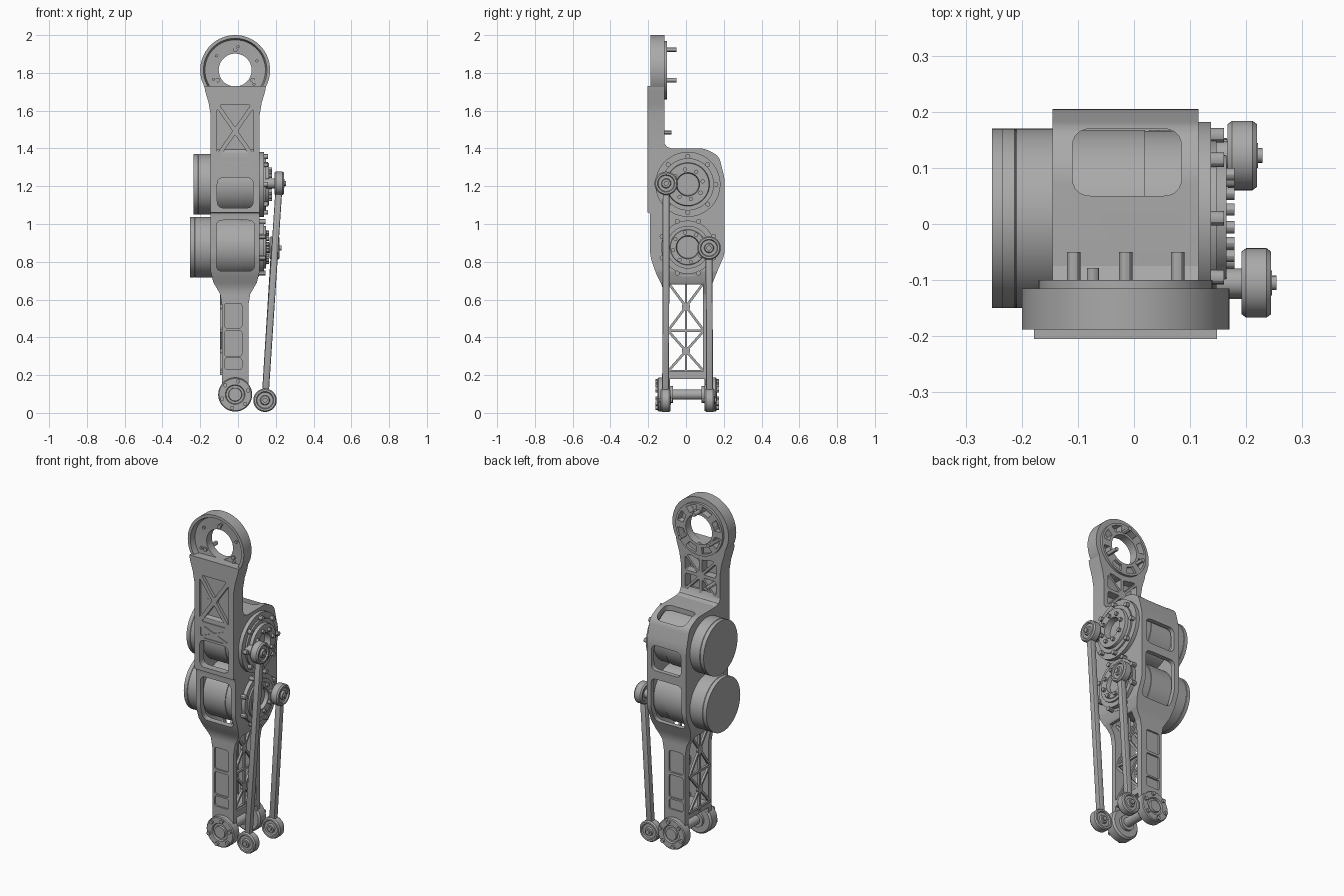
import bpy, bmesh, math
from mathutils import Vector, Matrix

if "Cube" in bpy.data.objects:
    bpy.data.objects.remove(bpy.data.objects["Cube"])

grey = bpy.data.materials.new("machined grey")
grey.use_nodes = True
grey.diffuse_color = (0.4, 0.4, 0.4, 1)
grey.node_tree.nodes["Principled BSDF"].inputs["Base Color"].default_value = grey.diffuse_color
parts = []
AXES = {"x": lambda u, v, h: (h, u, v), "y": lambda u, v, h: (u, h, v), "z": lambda u, v, h: (u, v, h)}


def finish(name, bm):
    bmesh.ops.recalc_face_normals(bm, faces=bm.faces)
    me = bpy.data.meshes.new(name)
    bm.to_mesh(me)
    bm.free()
    me.materials.append(grey)
    ob = bpy.data.objects.new(name, me)
    bpy.context.collection.objects.link(ob)
    parts.append(ob)
    return ob


def prism(name, pts, axis, a, b):
    """Extrude a 2D outline along an axis from a to b."""
    bm = bmesh.new()
    f = bm.faces.new([bm.verts.new(AXES[axis](u, v, a)) for u, v in pts])
    ext = bmesh.ops.extrude_face_region(bm, geom=[f])
    top = [g for g in ext["geom"] if isinstance(g, bmesh.types.BMVert)]
    bmesh.ops.translate(bm, verts=top, vec=AXES[axis](0, 0, b - a))
    return finish(name, bm)


def rounded(pts, d, n=5):
    """Round every corner, starting at distance d from it."""
    out = []
    for i, p in enumerate(pts):
        p, q, r = Vector(p), Vector(pts[i - 1]), Vector(pts[(i + 1) % len(pts)])
        s = p + (q - p).normalized() * min(d, (q - p).length * 0.48)
        e = p + (r - p).normalized() * min(d, (r - p).length * 0.48)
        for k in range(n + 1):
            t = k / n
            out.append(tuple(s * (1 - t) ** 2 + p * 2 * t * (1 - t) + e * t * t))
    return out


def rect(u0, u1, v0, v1, r=0.0):
    pts = [(u0, v0), (u1, v0), (u1, v1), (u0, v1)]
    return rounded(pts, r) if r else pts


def lathe(name, profile, axis, centre, seg=48, ring=False):
    """Spin (radius, height) points about an axis through centre."""
    bm = bmesh.new()
    vs = [bm.verts.new((r, 0, h)) for r, h in profile]
    es = [bm.edges.new(e) for e in zip(vs, vs[1:] + vs[:1]) if ring or e[1] is not vs[0]]
    bmesh.ops.spin(bm, geom=vs + es, axis=(0, 0, 1), cent=(0, 0, 0), angle=2 * math.pi, steps=seg)
    bmesh.ops.remove_doubles(bm, verts=bm.verts, dist=1e-5)
    for v in bm.verts:
        v.co = Vector(AXES[axis](*v.co)) + Vector(centre)
    return finish(name, bm)


def rod(name, r, h0, h1, axis, centre, seg=32):
    return lathe(name, [(0, h0), (r, h0), (r, h1), (0, h1)], axis, centre, seg)


def bolts(name, count, radius, r, h0, h1, axis, centre, start=0.0):
    for i in range(count):
        a = start + 2 * math.pi * i / count
        off = Vector(AXES[axis](radius * math.cos(a), radius * math.sin(a), 0))
        rod(f"{name}_{i + 1}", r, h0, h1, axis, Vector(centre) + off, 12)


def bar(name, p0, p1, w, d, bevel=0.0):
    p0, p1 = Vector(p0), Vector(p1)
    v = p1 - p0
    q = Vector((0, 0, 1)).rotation_difference(v.normalized())
    bm = bmesh.new()
    m = Matrix.Translation((p0 + p1) / 2) @ q.to_matrix().to_4x4() @ Matrix.Diagonal((w, d, v.length, 1))
    bmesh.ops.create_cube(bm, size=1, matrix=m)
    if bevel:
        bmesh.ops.bevel(bm, geom=bm.edges[:], offset=bevel, segments=2, affect='EDGES', profile=0.5)
    return finish(name, bm)


def cut(ob, cutters, op='DIFFERENCE'):
    for c in cutters:
        m = ob.modifiers.new("cut", 'BOOLEAN')
        m.operation, m.object, m.solver = op, c, 'EXACT'
    dg = bpy.context.evaluated_depsgraph_get()
    dg.update()
    me = bpy.data.meshes.new_from_object(ob.evaluated_get(dg))
    ob.modifiers.clear()
    ob.data = me
    for c in cutters:
        parts.remove(c)
        bpy.data.objects.remove(c)


def truss(u0, u1, v0, v1, y0, y1, split, scale):
    """Triangular pocket cutters that leave crossing ribs."""
    c = Vector(((u0 + u1) / 2, (v0 + v1) / 2))
    ring = [Vector(p) for p in rect(u0, u1, v0, v1)]
    if split:
        ring = [q for i, p in enumerate(ring) for q in (p, (p + ring[(i + 1) % 4]) / 2)]
    out = []
    for i, p in enumerate(ring):
        q = ring[(i + 1) % len(ring)]
        m = (p + q + c) / 3
        tri = [m + (t - m) * scale for t in (p, q, c)]
        out.append(prism("pocket", rounded(tri, 0.012, 3), "y", y0, y1))
    return out


CX = -0.015           # centre line of the leg
HIP = (CX, 0, 1.815)

# Hollow leg body: side outline crossed with front outline
side = [(-0.2, 1.06), (-0.2, 1.4), (0.1, 1.4), (0.175, 1.36), (0.205, 1.24), (0.205, 0.84),
        (0.17, 0.76), (0.13, 0.66), (0.13, 0.08), (-0.12, 0.08), (-0.12, 0.66), (-0.16, 0.74), (-0.19, 0.83), (-0.19, 1.06)]
inner = [(-0.165, 1.37), (0.09, 1.37), (0.15, 1.33), (0.178, 1.23), (0.178, 0.85), (0.1, 0.66),
         (0.1, 0.0), (-0.09, 0.0), (-0.09, 0.66), (-0.16, 0.84)]


def front(i, bottom, top):
    half = [(0.13 - i, top), (0.13 - i, 0.75), (0.115 - i, 0.69), (0.08 - i, 0.63), (0.07 - i, 0.57), (0.07 - i, bottom)]
    return [(CX + x, z) for x, z in half] + [(CX - x, z) for x, z in reversed(half)]


body = prism("leg_body", rounded(side, 0.03), "x", -0.3, 0.3)
cut(body, [prism("outline", front(0, 0.05, 1.5), "y", -0.4, 0.4)], 'INTERSECT')
cavity = prism("cavity", rounded(inner, 0.02), "x", -0.3, 0.3)
cut(cavity, [prism("outline", front(0.018, -0.05, 1.5), "y", -0.4, 0.4)], 'INTERSECT')
cut(body, [cavity])
windows = [prism("w", rect(-0.11, 0.08, 1.085, 1.245, 0.035), "y", -0.3, -0.1),
           prism("w", rect(-0.115, 0.088, 0.75, 1.02, 0.035), "y", -0.3, -0.1),
           prism("w", rect(-0.11, 0.085, 1.07, 1.22, 0.035), "y", 0.1, 0.3),
           prism("w", rect(-0.115, 0.088, 0.75, 1.02, 0.035), "y", 0.1, 0.3),
           prism("w", rect(-0.11, 0.085, 0.05, 0.17, 0.035), "z", 1.27, 1.5),
           prism("w", rect(-0.09, 0.09, 0.22, 0.68), "x", -0.3, 0.3),
           prism("w", rect(-0.09, 0.1, 0, 0.18), "x", -0.3, 0.3)]
for z0, z1 in ((0.45, 0.58), (0.3, 0.435), (0.23, 0.29)):
    windows += [prism("w", rect(-0.07, 0.02, z0, z1, 0.012), "y", a, b) for a, b in ((-0.2, -0.11), (0.12, 0.2))]
cut(body, windows)

# Side lattice of the shin
for tag, x in (("left", 0.038), ("right", -0.088)):
    lines = [((0, 0.2), (0, 0.7))] + [((-0.1, z), (0.1, z)) for z in (0.22, 0.435)]
    for z0, z1 in ((0.22, 0.435), (0.435, 0.69)):
        lines += [((-0.095, z0), (0.095, z1)), ((0.095, z0), (-0.095, z1))]
    for i, (a, b) in enumerate(lines):
        bar(f"{tag}_lattice_{i + 1}", (x, *a), (x, *b), 0.013, 0.013)
    for z in (0.328, 0.562):
        rod(f"{tag}_lattice_node", 0.022, -0.007, 0.007, "x", (x, 0, z), 16)
bar("ankle_crossbar", (CX, -0.1, 0.2), (CX, 0.11, 0.2), 0.135, 0.035)

# Upper arm plate with flared neck and ribbed pockets
half = [(0.13, 1.06), (0.13, 1.58), (0.14, 1.64), (0.158, 1.7), (0.163, 1.73)]
neck = prism("upper_arm", [(CX + x, z) for x, z in half] + [(CX - x, z) for x, z in reversed(half)], "y", -0.205, -0.115)
cut(neck, [rod("w", 0.166, -0.3, 0, "y", HIP, 64), prism("w", rect(-0.11, 0.08, 1.085, 1.245, 0.035), "y", -0.3, 0),
           prism("w", rect(-0.2, 0.2, 1, 1.385), "y", -0.17, 0)]
    + truss(-0.118, 0.088, 1.345, 1.64, -0.3, -0.188, False, 0.8)
    + truss(-0.115, 0.085, 1.255, 1.335, -0.3, -0.192, False, 0.7)
    + truss(-0.125, 0.095, 1.42, 1.65, -0.165, 0, True, 0.75))
prism("arm_fillet", [(-0.2, 1.38), (-0.12, 1.45), (-0.113, 1.425), (-0.1, 1.408), (-0.075, 1.4), (-0.075, 1.38)], "x", -0.145, 0.115)

# Hip ring: dished front, ribbed back
hip = lathe("hip_ring", [(0.185, -0.188), (0.185, -0.115), (0.155, -0.115), (0.155, -0.1), (0.087, -0.1),
                         (0.087, -0.15), (0.16, -0.155), (0.168, -0.188)], "y", HIP, 64, True)
slots = []
for i in range(8):
    a = math.pi * (i + 0.5) / 4
    arc = [(CX + r * math.cos(a + t), HIP[2] + r * math.sin(a + t))
           for r, ts in ((0.142, (-0.25, 0, 0.25)), (0.104, (0.22, 0, -0.22))) for t in ts]
    slots.append(prism("slot", arc, "y", -0.14, 0))
cut(hip, slots)
bolts("hip_pin", 3, 0.107, 0.012, -0.16, -0.05, "y", HIP, math.pi / 2)
bolts("hip_screw", 6, 0.125, 0.008, -0.165, -0.152, "y", HIP, 0.4)
rod("stop_pin", 0.011, -0.19, -0.078, "y", (-0.073, 0, 1.485), 12)

# Motors through the body and their output flanges
for tag, z, left in (("upper", 1.21, -0.235), ("lower", 0.877, -0.253)):
    c = (0, 0.01, z)
    lathe(f"{tag}_motor", [(0, left), (0.16, left), (0.16, left + 0.022), (0.158, left + 0.024), (0.16, left + 0.026),
                           (0.16, 0.02), (0.156, 0.02), (0.156, 0.11), (0, 0.11)], "x", c, 64)
    s, h = (1.0, 0.165) if tag == "upper" else (0.82, 0.15)
    lathe(f"{tag}_flange", [(0, 0.11), (0.172 * s, 0.11), (0.172 * s, 0.137), (0.138 * s, 0.137), (0.138 * s, 0.147),
                            (0.115 * s, 0.147), (0.112 * s, h), (0.062, h), (0.058, 0.128), (0, 0.128)], "x", c, 64)
    bolts(f"{tag}_rim_bolt", 8, 0.148, 0.013, 0.11, h - 0.005, "x", c, math.pi / 8 if tag == "lower" else 0)
    bolts(f"{tag}_hub_bolt", 8, 0.08, 0.011, 0.14, h + 0.014, "x", c, 0.2)

# Push rods with a bearing at each end, axes crossed
EYE = [(0, -0.028), (0.022, -0.028), (0.026, -0.018), (0.042, -0.018), (0.046, -0.026), (0.056, -0.026), (0.062, -0.018)]
EYE += [(r, -h) for r, h in reversed(EYE)]
for tag, top, low in (("front", (0.218, -0.105, 1.215), (0.143, -0.108, 0.067)),
                      ("rear", (0.193, 0.122, 0.873), (0.143, 0.125, 0.067))):
    bar(f"{tag}_push_rod", Vector(low) + Vector((0.003, 0, 0.05)), Vector(top) - Vector((0.003, 0, 0.05)), 0.036, 0.036, 0.007)
    lathe(f"{tag}_rod_top_eye", EYE, "x", top, 40)
    lathe(f"{tag}_rod_bottom_eye", EYE, "y", low, 40)
    rod(f"{tag}_rod_top_pin", 0.013, 0.13 - top[0], 0.036, "x", top, 16)
    rod(f"{tag}_crank_boss", 0.026, 0.12 - top[0], -0.022, "x", top, 24)
    rod(f"{tag}_rod_bottom_pin", 0.013, -0.036, 0.036, "y", low, 16)

# Ankle hubs and axle
for tag, s, y in (("front", -1, 0), ("rear", 1, 0.012)):
    c = (CX, y, 0.097)
    lathe(f"{tag}_ankle_hub", [(0, s * 0.085), (0.08, s * 0.085), (0.09, s * 0.095), (0.09, s * 0.145), (0.085, s * 0.15),
                               (0.052, s * 0.15), (0.048, s * 0.14), (0.036, s * 0.14), (0.034, s * 0.152), (0, s * 0.152)], "y", c)
    bolts(f"{tag}_ankle_bolt", 6, 0.072, 0.011, s * 0.14, s * 0.162, "y", c, 0.3)
    rod(f"{tag}_axle_collar", 0.045, s * 0.07, s * 0.09, "y", c)
rod("ankle_axle", 0.027, -0.09, 0.1, "y", (CX, 0, 0.097))

# Smooth the round surfaces, keep edges sharp
bpy.ops.object.select_all(action='DESELECT')
for ob in parts:
    ob.select_set(True)
bpy.context.view_layer.objects.active = body
bpy.ops.object.shade_smooth_by_angle(angle=math.radians(30))
